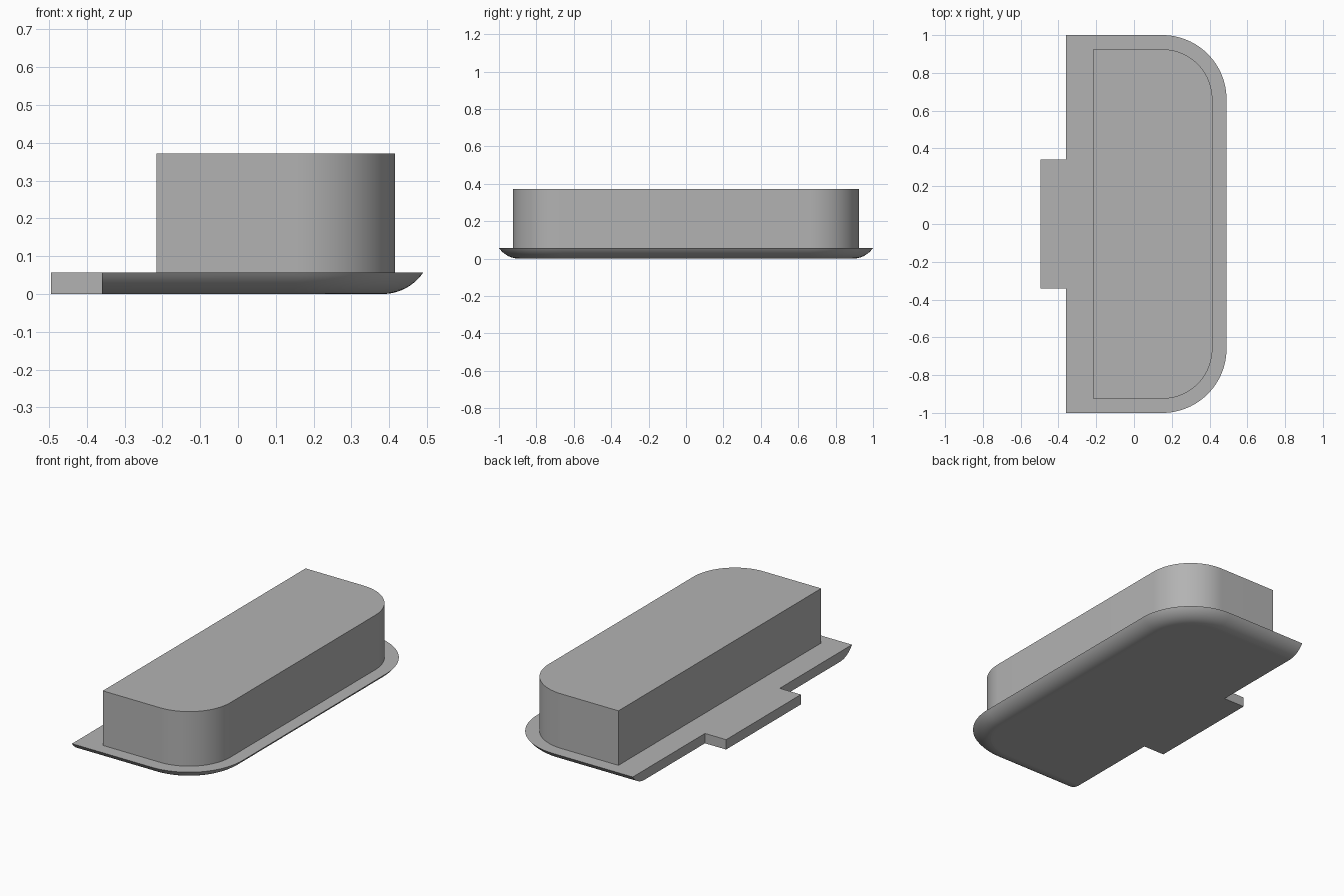
import bpy, bmesh, math

if "Cube" in bpy.data.objects:
    bpy.data.objects.remove(bpy.data.objects["Cube"])

grey = bpy.data.materials.new("plain grey")
grey.diffuse_color = (0.45, 0.45, 0.45, 1)
grey.use_nodes = True
grey.node_tree.nodes["Principled BSDF"].inputs["Base Color"].default_value = grey.diffuse_color

CX, CY = 0.15, 0.66      # shared centre of the rounded corners
PLATE_TOP = 0.057


def outline(back_x, radius, tab=None):
    """D-shaped outline: square corners at back_x, round ones on the +x side."""
    n = 24
    arc = [(CX + radius * math.cos(a), CY + radius * math.sin(a))
           for a in (i * math.pi / 2 / n for i in range(n + 1))]
    half = arc + [(back_x, CY + radius)]
    if tab:                                  # step out to the tab
        half += [(back_x, tab[1]), (tab[0], tab[1])]
    return half + [(x, -y) for x, y in reversed(half)]


def loft(name, rings):
    """Skin a stack of (outline, z) rings and cap both ends."""
    bm = bmesh.new()
    loops = [[bm.verts.new((x, y, z)) for x, y in pts] for pts, z in rings]
    n = len(loops[0])
    for low, high in zip(loops, loops[1:]):
        for i in range(n):
            j = (i + 1) % n
            bm.faces.new((low[i], low[j], high[j], high[i]))
    bm.faces.new(list(reversed(loops[0])))
    bm.faces.new(loops[-1])
    bmesh.ops.recalc_face_normals(bm, faces=bm.faces)
    mesh = bpy.data.meshes.new(name)
    bm.to_mesh(mesh)
    bm.free()
    mesh.materials.append(grey)
    obj = bpy.data.objects.new(name, mesh)
    bpy.context.collection.objects.link(obj)
    bpy.ops.object.select_all(action='DESELECT')
    obj.select_set(True)
    bpy.context.view_layer.objects.active = obj
    bpy.ops.object.shade_smooth_by_angle(angle=math.radians(30))
    for face in mesh.polygons:               # keep the caps flat
        if abs(face.normal.z) > 0.999:
            face.use_smooth = False


# base plate with tab: underside curves up to a thin rim on three sides
curve_w = 0.108
curve_r = (curve_w ** 2 + PLATE_TOP ** 2) / (2 * PLATE_TOP)
sweep = math.asin(curve_w / curve_r)
steps = 12
rings = []
for k in range(steps + 1):
    t = sweep * k / steps
    inset = curve_w - curve_r * math.sin(t)
    rings.append((outline(-0.36, 0.34 - inset, (-0.495, 0.341)),
                  curve_r * (1 - math.cos(t))))
loft("base_plate_with_tab", rings)

# tall block standing on the plate
block = outline(-0.216, 0.265)
loft("upper_block", [(block, PLATE_TOP), (block, 0.372)])
